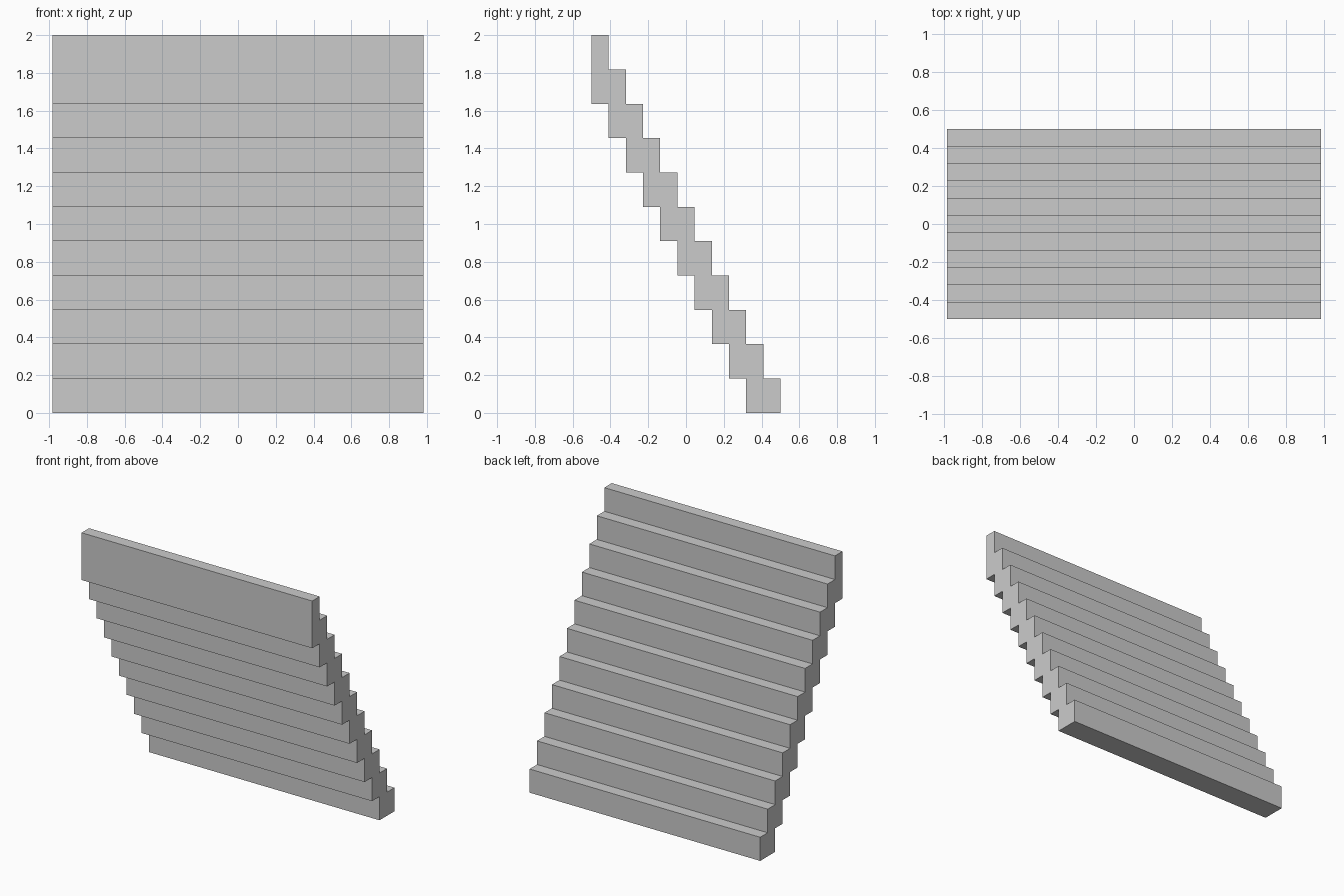
import bpy, bmesh

if "Cube" in bpy.data.objects:
    bpy.data.objects.remove(bpy.data.objects["Cube"])

STEPS = 11
RISE, TREAD = 2.0 / STEPS, 1.0 / STEPS
HALF_W = 0.982

# Zigzag side profile (y, z): treads on top going down, underside going back up
profile = []
for i in range(STEPS):
    z = 2.0 - i * RISE
    profile += [(-0.5 + i * TREAD, z), (-0.5 + (i + 1) * TREAD, z)]
profile.append((0.5, 0.0))
for i in reversed(range(STEPS - 1)):
    y, z = -0.5 + i * TREAD, 2.0 - (i + 2) * RISE
    if i < STEPS - 2:
        profile.append((y + TREAD, z))
    profile.append((y, z))

# Extrude the profile across the full width
bm = bmesh.new()
side = bm.faces.new([bm.verts.new((-HALF_W, y, z)) for y, z in profile])
ext = bmesh.ops.extrude_face_region(bm, geom=[side], use_keep_orig=True)
moved = [g for g in ext["geom"] if isinstance(g, bmesh.types.BMVert)]
bmesh.ops.translate(bm, verts=moved, vec=(2 * HALF_W, 0, 0))
bmesh.ops.recalc_face_normals(bm, faces=bm.faces)

mesh = bpy.data.meshes.new("stair_flight")
bm.to_mesh(mesh)
bm.free()
bpy.context.collection.objects.link(bpy.data.objects.new("stair_flight", mesh))
